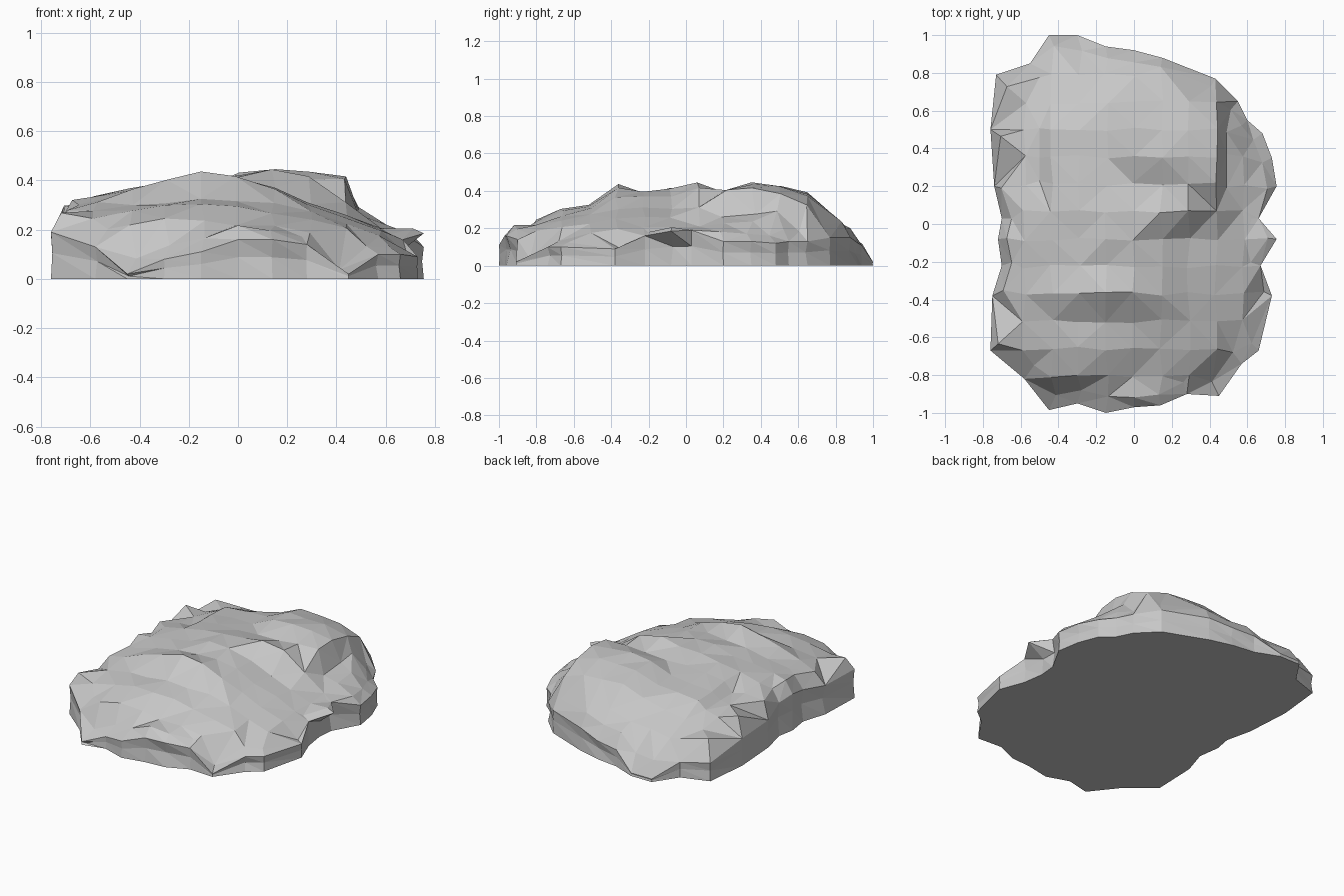
import bpy
import bmesh
import random
from mathutils import Vector
from mathutils.geometry import delaunay_2d_cdt

cube = bpy.data.objects.get("Cube")
if cube:
    bpy.data.objects.remove(cube, do_unlink=True)

random.seed(4)

# Shoulder of the boulder, counter-clockwise from the front: x, y, height
SHOULDER = [
    (-.45, -.985, .02), (-.3, -.95, .08), (-.15, -1, .11), (0, -.97, .16),
    (.14, -.96, .16), (.28, -.9, .14), (.45, -.91, .02), (.57, -.74, .1),
    (.66, -.67, .1), (.73, -.38, .09), (.67, -.22, .16), (.755, -.08, .185),
    (.66, .03, .19), (.755, .2, .13), (.73, .35, .13), (.68, .48, .12),
    (.6, .55, .13), (.55, .65, .13), (.43, .77, .15), (.15, .88, .15),
    (0, .92, .12), (-.15, .94, .11), (-.3, 1, .02), (-.45, 1, .02),
    (-.55, .85, .1), (-.73, .79, .12), (-.76, .5, .18), (-.74, .2, .18),
    (-.7, .03, .22), (-.72, -.08, .24), (-.7, -.22, .21), (-.75, -.38, .19),
    (-.76, -.67, .19), (-.58, -.82, .13),
]

# Crown heights in hundredths, rows from front to back, columns along x
RELIEF = [
    (20, 22, 24, 23, 21, 21, 19, 15, 10),
    (25, 28, 30, 31, 30, 27, 24, 20, 15),
    (28, 30, 31, 32, 31, 31, 27, 23, 17),
    (31, 36, 40, 43, 41, 36, 30, 25, 19),
    (31, 35, 37, 39, 39, 37, 31, 26, 20),
    (33, 36, 38, 41, 41, 37, 31, 26, 20),
    (34, 37, 39, 41, 42, 44, 41, 31, 21),
    (31, 36, 38, 39, 39, 39, 41, 41, 23),
    (29, 35, 36, 37, 43, 44, 43, 42, 23),
    (28, 34, 35, 37, 42, 43, 42, 39, 21),
    (24, 28, 30, 33, 39, 38, 37, 33, 17),
    (17, 20, 23, 25, 28, 31, 26, 20, 13),
]
STEP, LEFTMOST, FRONTMOST = .145, -.58, -.805


def is_inside(point, outline, margin):
    """True when the point is in the outline and clear of its edge."""
    inside = False
    for a, b in zip(outline, outline[1:] + outline[:1]):
        if (a.y > point.y) != (b.y > point.y):
            if point.x < a.x + (point.y - a.y) / (b.y - a.y) * (b.x - a.x):
                inside = not inside
        side = b - a
        t = min(max((point - a).dot(side) / side.length_squared, 0), 1)
        if (a + side * t - point).length < margin:
            return False
    return inside


def jitter(amount):
    return random.uniform(-amount, amount)


def make_material(name, colour):
    material = bpy.data.materials.new(name)
    material.use_nodes = True
    material.diffuse_color = colour
    shader = material.node_tree.nodes["Principled BSDF"]
    shader.inputs["Base Color"].default_value = colour
    shader.inputs["Roughness"].default_value = .9
    return material


# Steep rim just inside the shoulder, taller along the back
surface = [Vector(p) for p in SHOULDER]
count = len(surface)
for p in surface[:count]:
    inset = random.uniform(.91, .95)
    lift = .05 - .05 * p.x + jitter(.012)
    if p.y > .15:
        lift += .035
    surface.append(Vector((p.x * inset, p.y * inset, p.z + lift)))
rim = [p.xy for p in surface[count:]]

# Craggy crown on a loose lattice inside the rim
for j, row in enumerate(RELIEF):
    y = FRONTMOST + j * STEP
    for i, height in enumerate(row):
        spot = Vector((LEFTMOST + i * STEP + jitter(.01), y + jitter(.01),
                       height / 100 + jitter(.007)))
        if is_inside(spot.xy, rim, .03):
            surface.append(spot)
    # Ledges under the sharp drops at the back, one on each flank
    if .2 < y < .6:
        surface.append(Vector((.49, y + jitter(.02), .28 + jitter(.02))))
        surface.append(Vector((-.5, y + jitter(.02), .3 + jitter(.01))))

# Join the shoulder, rim and crown into facets
edges = [(i, (i + 1) % count) for i in range(count)]
_, _, triangles, sources, *_ = delaunay_2d_cdt(
    [p.xy for p in surface], edges, [], 1, 1e-5)
bm = bmesh.new()
crown = [bm.verts.new(surface[source[0]]) for source in sources]
for triangle in triangles:
    bm.faces.new([crown[i] for i in triangle])

# Side wall down to the foot, hollowed under the jutting point on the left
upper = crown[:count]
waist, foot = [], []
for v in upper:
    x, y, z = v.co
    hollow = x > .75 and y < 0
    pinch = .86 if hollow else random.uniform(.975, 1)
    waist.append(bm.verts.new((x * pinch, y * pinch, z * .55)))
    foot.append(bm.verts.new((x * .86 if hollow else x, y, 0)))
for high, low in ((upper, waist), (waist, foot)):
    for i, j in edges:
        bm.faces.new((high[i], low[i], low[j]))
        bm.faces.new((high[i], low[j], high[j]))

# Flat underside
bm.faces.new(list(reversed(foot)))
bmesh.ops.recalc_face_normals(bm, faces=bm.faces)

mesh = bpy.data.meshes.new("boulder")
bm.to_mesh(mesh)
bm.free()
mesh.materials.append(make_material("stone grey", (.57, .57, .57, 1)))
boulder = bpy.data.objects.new("boulder", mesh)
bpy.context.collection.objects.link(boulder)
